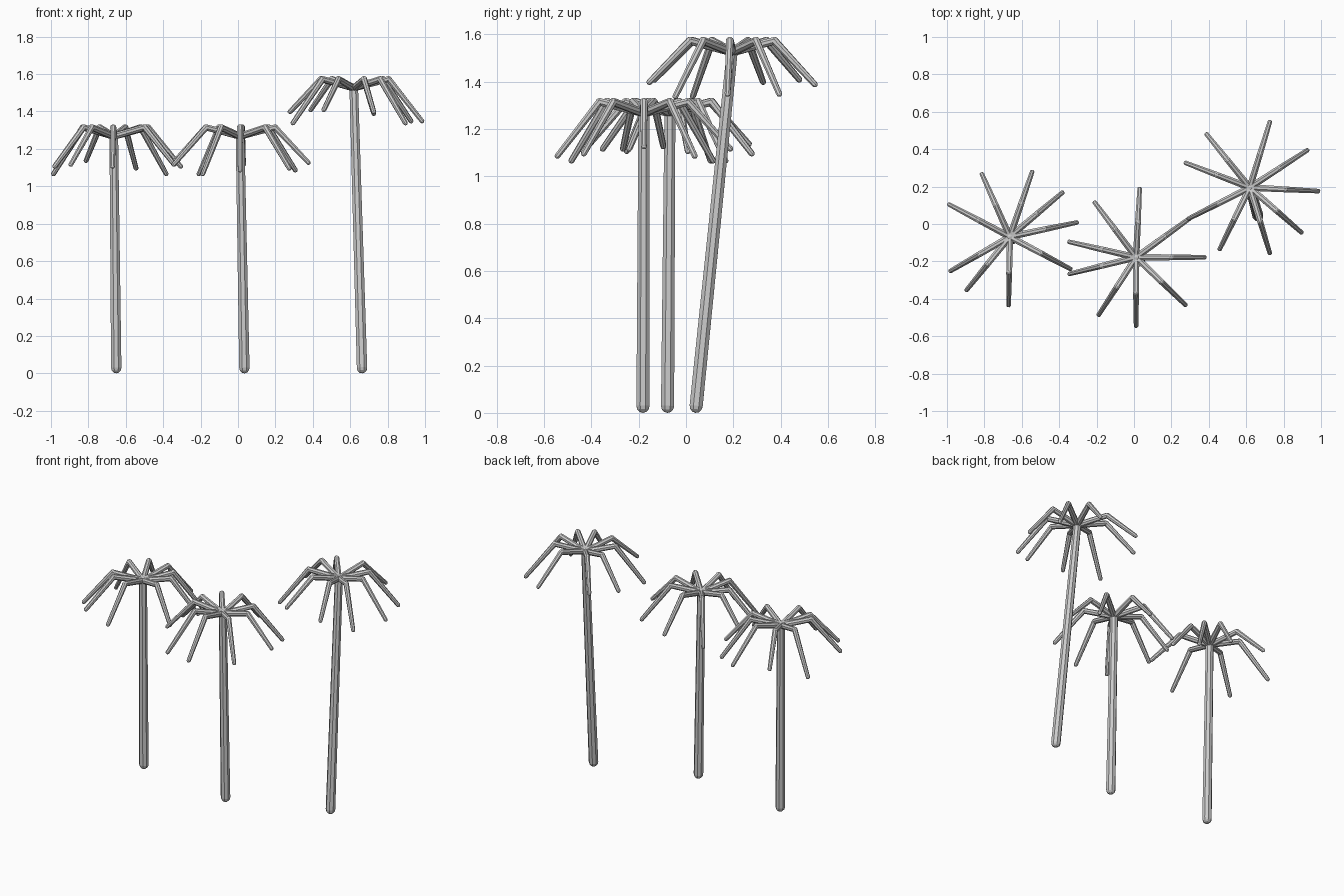
import bpy, bmesh
from math import sin, cos, pi, radians
from mathutils import Vector

cube = bpy.data.objects.get("Cube")
if cube:
    bpy.data.objects.remove(cube)

grey = bpy.data.materials.new("plain grey")
grey.use_nodes = True
COLOUR = (0.6, 0.6, 0.6, 1)
grey.diffuse_color = COLOUR
grey.node_tree.nodes["Principled BSDF"].inputs["Base Color"].default_value = COLOUR

SIDES = 8
CAP_RINGS = 3


def add_capsule(bm, start, end, r0, r1):
    """Tapered rod with rounded ends."""
    start, end = Vector(start), Vector(end)
    axis = (end - start).normalized()
    # A sideways direction that stays well away from the rod's own axis
    side = axis.cross(Vector((0, 0, 1) if abs(axis.z) < 0.9 else (0, 1, 0))).normalized()
    other = axis.cross(side)
    steps = [i / CAP_RINGS * pi / 2 for i in range(CAP_RINGS)]
    profile = [(start - axis * r0 * sin(a), r0 * cos(a)) for a in reversed(steps)]
    profile += [(end + axis * r1 * sin(a), r1 * cos(a)) for a in steps]
    rings = []
    for centre, r in profile:
        angles = [2 * pi * (k + 0.5) / SIDES for k in range(SIDES)]
        rings.append([bm.verts.new(centre + (side * cos(a) + other * sin(a)) * r) for a in angles])
    for low, high in zip(rings, rings[1:]):
        for k in range(SIDES):
            n = (k + 1) % SIDES
            bm.faces.new((low[k], low[n], high[n], high[k]))
    for ring, tip in ((rings[0], start - axis * r0), (rings[-1], end + axis * r1)):
        point = bm.verts.new(tip)
        for k in range(SIDES):
            bm.faces.new((ring[k], ring[(k + 1) % SIDES], point))


def make_object(name, rods):
    bm = bmesh.new()
    for rod in rods:
        add_capsule(bm, *rod)
    bmesh.ops.recalc_face_normals(bm, faces=bm.faces)
    mesh = bpy.data.meshes.new(name)
    bm.to_mesh(mesh)
    bm.free()
    mesh.materials.append(grey)
    bpy.context.collection.objects.link(bpy.data.objects.new(name, mesh))


def make_tree(name, foot, crown, fronds):
    """Trunk plus bent fronds, each given as (heading in degrees, tip drop)."""
    crown = Vector(crown)
    make_object(name + "_trunk", [(foot, crown, 0.03, 0.025)])
    for i, (heading, drop) in enumerate(fronds):
        a = radians(heading)
        out = Vector((cos(a), sin(a), 0))
        elbow = crown + out * 0.187 + Vector((0, 0, 0.048))
        tip = crown + out * 0.365 - Vector((0, 0, drop))
        make_object(f"{name}_frond_{i + 1}", [(crown, elbow, 0.019, 0.017),
                                              (elbow, tip, 0.017, 0.013)])


make_tree("left_palm", (0.663, 0.043, 0.03), (0.619, 0.195, 1.525),
          [(73, 0.136), (33, 0.176), (-3, 0.176), (-41, 0.186), (-73, 0.126),
           (-116, 0.116), (-153, 0.186), (159, 0.126), (129, 0.116)])
make_tree("middle_palm", (0.034, -0.182, 0.03), (0.011, -0.178, 1.267),
          [(87, 0.15), (36, 0.18), (0, 0.14), (-44, 0.17), (-90, 0.18),
           (-123, 0.2), (-166, 0.15), (167, 0.14), (127, 0.2)])
make_tree("right_palm", (-0.651, -0.078, 0.03), (-0.664, -0.068, 1.267),
          [(114, 0.13), (71, 0.17), (40, 0.2), (12, 0.16), (-28, 0.15),
           (-91, 0.16), (-129, 0.15), (-150, 0.16), (152, 0.2)])
